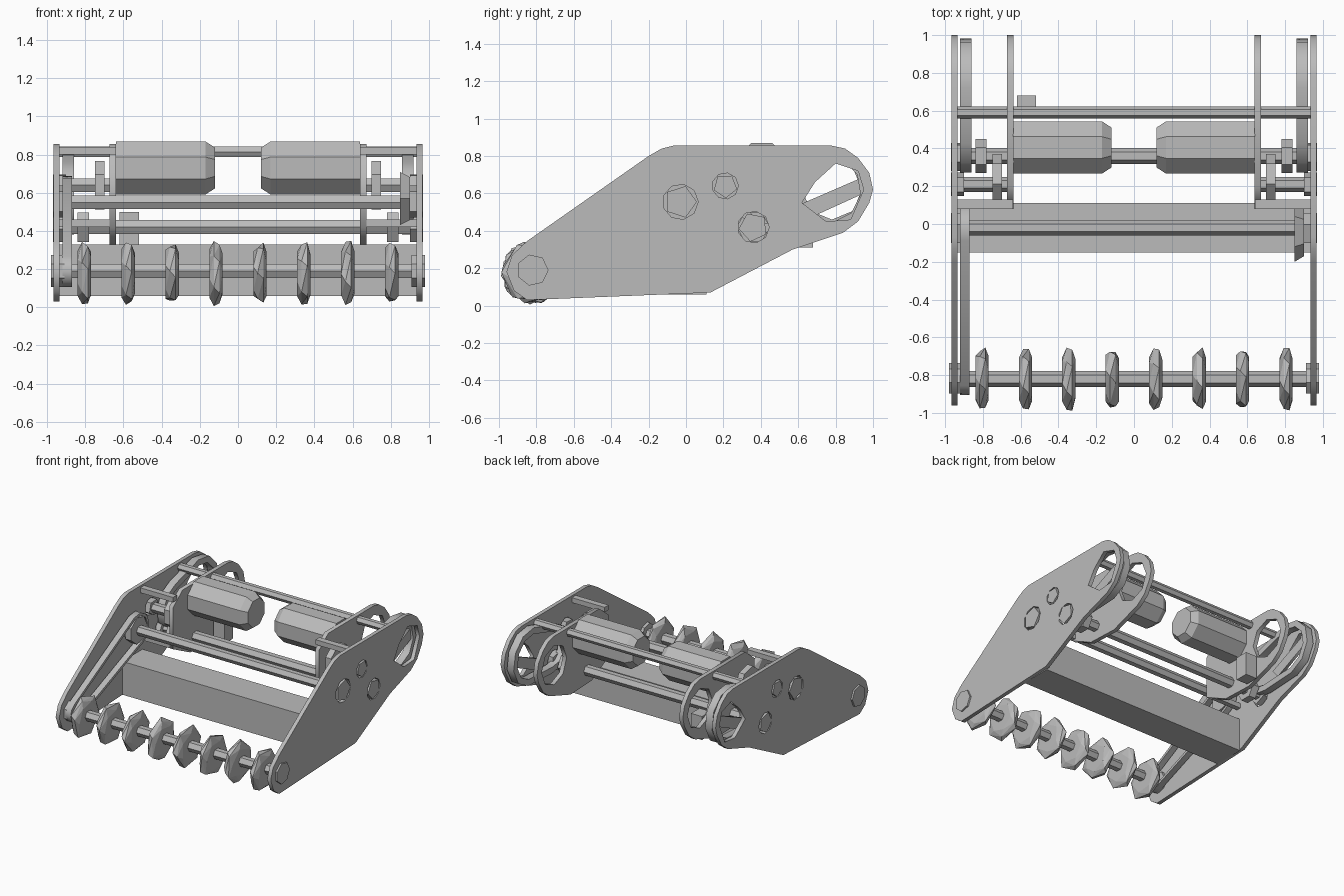
import bpy, bmesh, math, random
from mathutils import Matrix, Vector

random.seed(4)
if "Cube" in bpy.data.objects:
    bpy.data.objects.remove(bpy.data.objects["Cube"])

grey = bpy.data.materials.new("plain_grey")
grey.use_nodes = True
COLOR = (0.5, 0.5, 0.5, 1)
grey.diffuse_color = COLOR
grey.node_tree.nodes["Principled BSDF"].inputs["Base Color"].default_value = COLOR


def add_mesh(name, bm):
    bmesh.ops.recalc_face_normals(bm, faces=bm.faces)
    mesh = bpy.data.meshes.new(name)
    bm.to_mesh(mesh)
    bm.free()
    mesh.materials.append(grey)
    obj = bpy.data.objects.new(name, mesh)
    bpy.context.collection.objects.link(obj)
    return obj


def box(name, x, y, z):
    """Box from (low, high) ranges."""
    bm = bmesh.new()
    bmesh.ops.create_cube(bm, size=1)
    for v in bm.verts:
        v.co = Vector([(r[0] + r[1]) / 2 + c * (r[1] - r[0]) for c, r in zip(v.co, (x, y, z))])
    return add_mesh(name, bm)


def rod(name, x0, x1, y, z, r, sides=6, r_end=None, turn=0.0):
    """Faceted cylinder along x, optionally tapered."""
    bm = bmesh.new()
    bmesh.ops.create_cone(bm, cap_ends=True, segments=sides, radius1=r,
                          radius2=r if r_end is None else r_end, depth=abs(x1 - x0))
    aim = Matrix.Rotation(math.copysign(math.pi / 2, x1 - x0), 4, 'Y')
    place = Matrix.Translation(((x0 + x1) / 2, y, z)) @ Matrix.Rotation(turn, 4, 'X') @ aim
    bmesh.ops.transform(bm, matrix=place, verts=bm.verts)
    return add_mesh(name, bm)


def circle(y, z, r, sides=8, turn=0.0):
    return [(y + r * math.cos(turn + i * math.tau / sides),
             z + r * math.sin(turn + i * math.tau / sides)) for i in range(sides)]


def plate(name, x, half, outline, holes=()):
    """Flat side profile in y-z with holes, thickened along x."""
    curve = bpy.data.curves.new(name, 'CURVE')
    curve.dimensions = '2D'
    curve.fill_mode = 'BOTH'
    curve.extrude = half
    for loop in (outline, *holes):
        spline = curve.splines.new('POLY')
        spline.points.add(len(loop) - 1)
        for p, (y, z) in zip(spline.points, loop):
            p.co = (y, z, 0, 1)
        spline.use_cyclic_u = True
    temp = bpy.data.objects.new(name + "_outline", curve)
    bpy.context.collection.objects.link(temp)
    bpy.context.view_layer.update()
    mesh = bpy.data.meshes.new_from_object(temp.evaluated_get(bpy.context.evaluated_depsgraph_get()))
    bpy.data.objects.remove(temp)
    bm = bmesh.new()
    bm.from_mesh(mesh)
    bpy.data.meshes.remove(mesh)
    bmesh.ops.remove_doubles(bm, verts=bm.verts, dist=0.0005)
    turn = Matrix.Rotation(math.pi / 2, 4, 'Z') @ Matrix.Rotation(math.pi / 2, 4, 'X')
    bmesh.ops.transform(bm, matrix=Matrix.Translation((x, 0, 0)) @ turn, verts=bm.verts)
    return add_mesh(name, bm)


def belt(name, x, half, a, ra, b, rb, thick):
    """Open loop band around two pulleys a (front) and b (rear)."""
    angle = math.atan2(b[1] - a[1], b[0] - a[0])

    def loop(extra):
        pts = []
        for c, r, start in ((b, rb + extra, -90), (a, ra + extra, 90)):
            for i in range(6):
                t = angle + math.radians(start + 36 * i)
                pts.append((c[0] + r * math.cos(t), c[1] + r * math.sin(t)))
        return pts
    return plate(name, x, half, loop(0), [loop(-thick)])


# Rounded rear end shared by outer and inner side plates
rear = [(0.57, 0.30), (0.84, 0.39), (0.92, 0.45), (0.98, 0.55), (1.0, 0.62),
        (0.98, 0.71), (0.92, 0.79), (0.85, 0.84), (0.78, 0.855)]
outer = [(-0.85, 0.03), (0.13, 0.07)] + rear + [
    (-0.07, 0.855), (-0.13, 0.84), (-0.2, 0.80), (-0.85, 0.345), (-0.93, 0.27), (-0.96, 0.18), (-0.92, 0.08)]
inner = [(0.08, 0.42), (0.3, 0.31)] + rear + [(0.2, 0.855), (0.08, 0.76)]
bearings = [(-0.03, 0.555, 0.095), (0.21, 0.64, 0.07), (0.36, 0.42, 0.085)]
rear_opening = [(0.62, 0.55), (0.69, 0.66), (0.8, 0.76), (0.92, 0.72), (0.95, 0.62), (0.88, 0.46), (0.75, 0.45)]

for side, s in (("left", 1), ("right", -1)):
    # Side plates
    plate(side + "_outer_plate", s * 0.95, 0.016, outer,
          [circle(y, z, r, 9) for y, z, r in bearings] + [rear_opening])
    plate(side + "_inner_plate", s * 0.655, 0.017, inner, [circle(0.78, 0.62, 0.16, 8)])
    # Bearing blocks sitting in the plate holes
    for i, (y, z, r) in enumerate(bearings):
        rod(f"{side}_bearing_{i}", s * 0.90, s * 0.97, y, z, r * 0.93, 5, turn=i)
    rod(side + "_front_hub", s * 0.91, s * 0.98, -0.82, 0.19, 0.085, 7)
    # Rear drive band and its crossing spoke
    belt(side + "_rear_band", s * 0.89, 0.03, (0.46, 0.57), 0.19, (0.76, 0.62), 0.225, 0.05)
    plate(side + "_rear_spoke", s * 0.89, 0.012, [(0.56, 0.52), (0.62, 0.45), (0.95, 0.60), (0.93, 0.68)])
    # Rear motor drum with a chamfered inner end
    rod(side + "_drum", s * 0.64, s * 0.17, 0.405, 0.73, 0.15, 8, turn=math.pi / 8)
    rod(side + "_drum_tip", s * 0.17, s * 0.12, 0.405, 0.73, 0.15, 8, 0.115, math.pi / 8)
    # Gearbox between the side plates
    rod(side + "_gear_shaft", s * 0.65, s * 0.95, 0.21, 0.64, 0.04)
    rod(side + "_gear_large", s * 0.70, s * 0.75, 0.24, 0.64, 0.13, 7)
    rod(side + "_gear_small", s * 0.78, s * 0.84, 0.36, 0.42, 0.09, 6)
    box(side + "_bracket_top", sorted((s * 0.64, s * 0.94)), (0.08, 0.13), (0.80, 0.84))
    box(side + "_bracket_low", sorted((s * 0.64, s * 0.94)), (0.08, 0.12), (0.42, 0.46))

# Long drive belt on one side, matching sprocket on the other
belt("front_drive_belt", -0.895, 0.025, (-0.82, 0.19), 0.085, (-0.03, 0.555), 0.135, 0.022)
rod("belt_pulley", -0.92, -0.87, -0.03, 0.555, 0.11, 7)
rod("side_sprocket", 0.85, 0.90, -0.04, 0.57, 0.16, 6, 0.13)

# Cross beam and cross rods
box("cross_beam", (-0.94, 0.94), (-0.15, 0.11), (0.06, 0.33))
box("mount_block", (-0.62, -0.52), (0.57, 0.68), (0.31, 0.50))
rod("front_shaft", -0.97, 0.97, -0.82, 0.19, 0.042)
rod("middle_rod", -0.94, 0.94, -0.02, 0.55, 0.04)
rod("lower_rod", -0.96, 0.96, 0.36, 0.42, 0.042)
rod("rear_top_rod", -0.94, 0.94, 0.59, 0.815, 0.032)

# Crumpled intake wheels along the front shaft
for i in range(8):
    x = -0.805 + i * 0.23
    bm = bmesh.new()
    rings, spin = [], random.uniform(0, math.tau)
    for dx, r, twist in ((-0.035, 0.135, 0), (-0.012, 0.172, 0.25), (0.018, 0.172, 0.45), (0.035, 0.125, 0.75)):
        ring = []
        for k in range(6):
            a, q = spin + twist + k * math.tau / 6, r * random.uniform(0.87, 1.0)
            ring.append(bm.verts.new((x + dx, -0.82 + q * math.cos(a), 0.177 + q * math.sin(a))))
        rings.append(ring)
    for lo, hi in zip(rings, rings[1:]):
        for k in range(6):
            n = (k + 1) % 6
            bm.faces.new((lo[k], lo[n], hi[k]))
            bm.faces.new((lo[n], hi[n], hi[k]))
    bm.faces.new(rings[0])
    bm.faces.new(rings[-1])
    add_mesh(f"intake_wheel_{i + 1}", bm)
